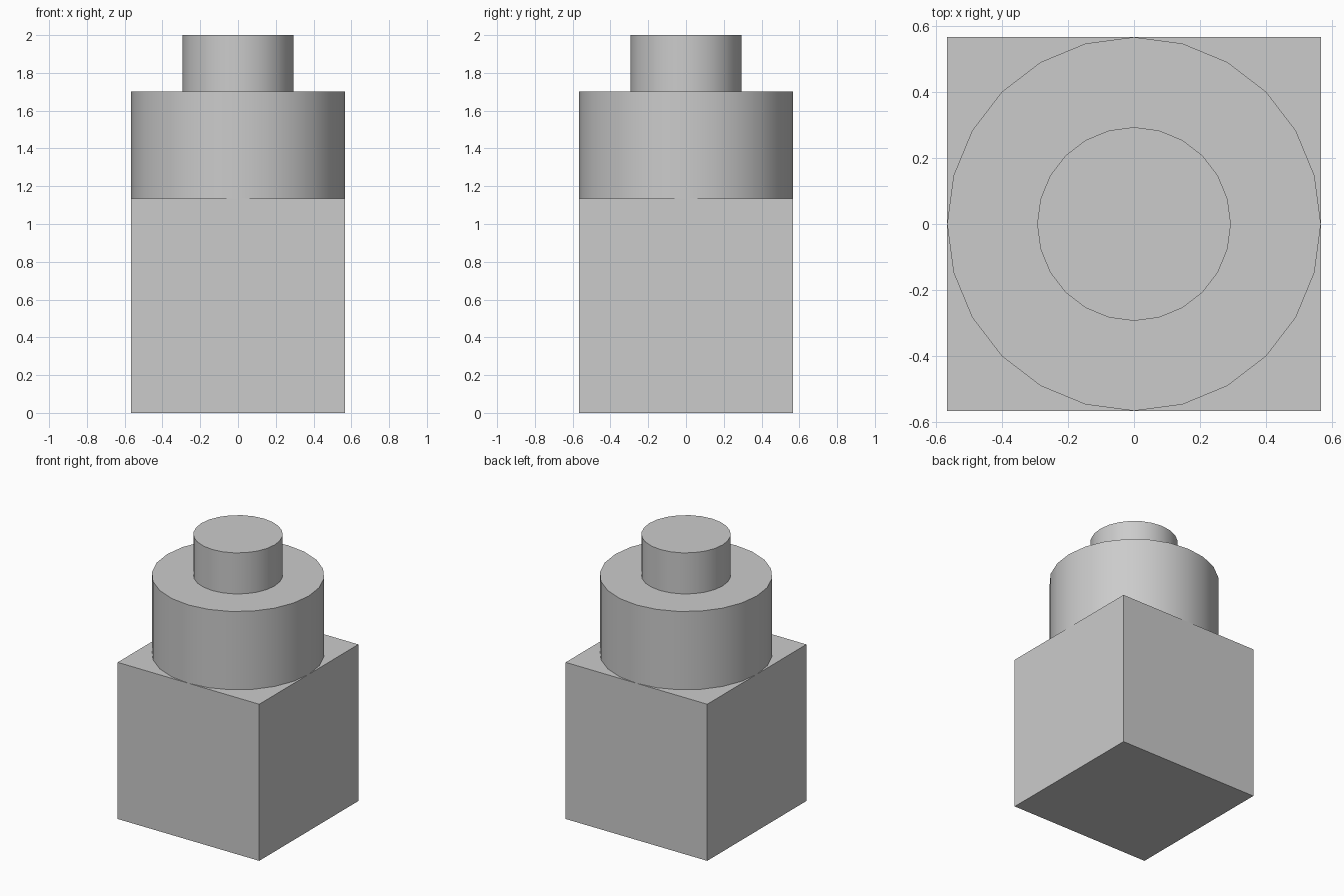
import bpy
import math

if "Cube" in bpy.data.objects:
    bpy.data.objects.remove(bpy.data.objects["Cube"])

HALF = 0.5675          # half width of the base cube
MID_TOP = 1.7025       # top of the wide drum


def drum(name, radius, z0, z1, sides=24, turn=0.0):
    bpy.ops.mesh.primitive_cylinder_add(vertices=sides, radius=radius, depth=z1 - z0,
                                        location=(0, 0, (z0 + z1) / 2), rotation=(0, 0, turn))
    obj = bpy.context.object
    obj.name = name
    bpy.ops.object.shade_smooth_by_angle(angle=math.radians(30))
    return obj


# Base cube
bpy.ops.mesh.primitive_cube_add(size=2 * HALF, location=(0, 0, HALF))
bpy.context.object.name = "base_block"

# Wide drum on the block, then the narrow cap
drum("wide_drum", HALF, 2 * HALF, MID_TOP)
drum("narrow_cap", 0.294, MID_TOP, 2.0)
